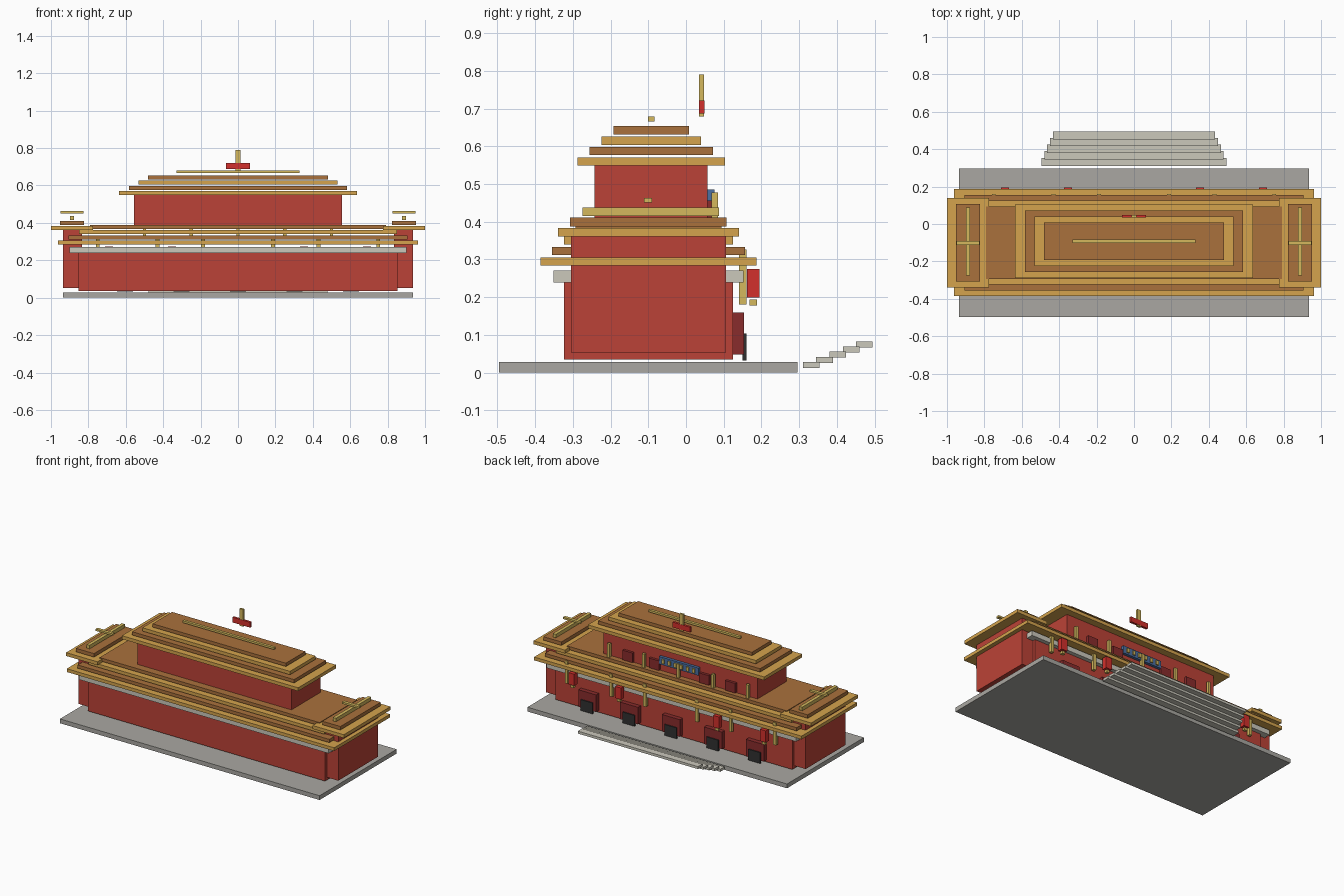
import bpy

if "Cube" in bpy.data.objects:
    bpy.data.objects.remove(bpy.data.objects["Cube"])

COLORS = {
    "red_wall": (0.50, 0.055, 0.038, 1), "gold_tile": (0.66, 0.37, 0.075, 1),
    "brown_tile": (0.40, 0.165, 0.045, 1), "gold_trim": (0.66, 0.48, 0.11, 1),
    "pale_stone": (0.60, 0.58, 0.50, 1), "grey_stone": (0.40, 0.39, 0.36, 1),
    "dark_red": (0.25, 0.025, 0.025, 1), "bright_red": (0.65, 0.03, 0.025, 1),
    "black": (0.03, 0.03, 0.03, 1), "blue": (0.07, 0.16, 0.36, 1),
}
MATS = {}
for key, col in COLORS.items():
    MATS[key] = bpy.data.materials.new(key)
    MATS[key].diffuse_color = col


def box(name, x, y, z, mat):
    """Box from (min, max) ranges on each axis."""
    bpy.ops.mesh.primitive_cube_add(size=1, location=[(a + b) / 2 for a, b in (x, y, z)])
    ob = bpy.context.object
    ob.name = name
    ob.scale = [b - a for a, b in (x, y, z)]
    bpy.ops.object.transform_apply(location=False, rotation=False, scale=True)
    ob.data.materials.append(MATS[mat])
    return ob


def around(c, half):
    return (c - half, c + half)


def tiered_roof(name, cy, hx, hy, dx, dy, z, dz, thick, count):
    """Stack of shrinking slabs, alternating gold and brown."""
    for i in range(count):
        z0 = z + i * dz
        box(f"{name}_tier_{i + 1}", around(0, hx - i * dx), around(cy, hy - i * dy),
            (z0, z0 + thick), "brown_tile" if i % 2 else "gold_tile")


# Platform and main body
box("platform", (-0.935, 0.935), (-0.496, 0.296), (0, 0.028), "grey_stone")
box("main_wall", (-0.853, 0.853), (-0.323, 0.125), (0.035, 0.262), "red_wall")
box("stone_band", (-0.9, 0.9), (-0.352, 0.152), (0.239, 0.271), "pale_stone")

# Floating steps in front of the gate side
for i in range(5):
    y0, z0 = 0.31 + i * 0.0353, 0.012 + i * 0.0137
    box(f"step_{i + 1}", around(0, 0.495 - i * 0.0155), (y0, y0 + 0.044),
        (z0, z0 + 0.016), "pale_stone")

# Lower roof, upper hall and upper roof
tiered_roof("lower_roof", -0.0995, 0.963, 0.2865, 0.057, 0.031, 0.284, 0.0277, 0.0215, 4)
box("upper_wall", (-0.555, 0.555), (-0.243, 0.057), (0.38, 0.549), "red_wall")
tiered_roof("upper_roof", -0.0925, 0.635, 0.1955, 0.0517, 0.0317, 0.549, 0.0275, 0.022, 4)
box("upper_ridge", (-0.33, 0.33), (-0.101, -0.083), (0.666, 0.679), "gold_trim")

# Rooftop emblem bars
box("emblem_post", (-0.013, 0.013), (0.035, 0.048), (0.679, 0.79), "gold_trim")
box("emblem_bar", (-0.064, 0.064), (0.034, 0.049), (0.687, 0.721), "bright_red")

# End wings, one on each side
for side, s in (("left", -1), ("right", 1)):
    c = s * 0.8875
    box(f"{side}_wing_wall", around(s * 0.885, 0.051), (-0.305, 0.106), (0.053, 0.361), "red_wall")
    box(f"{side}_wing_eave", around(c, 0.1125), (-0.34, 0.14), (0.361, 0.383), "gold_tile")
    box(f"{side}_wing_top", around(c, 0.065), (-0.307, 0.108), (0.388, 0.411), "brown_tile")
    box(f"{side}_wing_ridge", around(c, 0.0107), (-0.275, 0.0875), (0.415, 0.438), "gold_trim")
    box(f"{side}_wing_crossbar", around(c, 0.061), (-0.111, -0.09), (0.451, 0.463), "gold_trim")

# Gates: frame and dark opening
for i in range(5):
    x = -0.604 + i * 0.302
    box(f"gate_frame_{i + 1}", around(x, 0.064), (0.12, 0.154), (0.048, 0.159), "dark_red")
    box(f"gate_door_{i + 1}", around(x, 0.043), (0.15, 0.161), (0.032, 0.103), "black")

# Columns on both storeys
for i, x in enumerate((-0.75, -0.43, -0.187, 0.187, 0.43, 0.75)):
    box(f"lower_column_{i + 1}", around(x, 0.01), (0.14, 0.16), (0.18, 0.326), "gold_trim")
for i in range(5):
    box(f"upper_column_{i + 1}", around(-0.5 + i * 0.25, 0.009), (0.067, 0.085),
        (0.332, 0.477), "gold_trim")

# Hanging lanterns with tassels
for i, x in enumerate((-0.69, -0.353, 0.353, 0.69)):
    box(f"lantern_{i + 1}", around(x, 0.021), (0.162, 0.195), (0.199, 0.275), "bright_red")
    box(f"lantern_tassel_{i + 1}", around(x, 0.011), (0.168, 0.188), (0.178, 0.194), "gold_trim")

# Upper windows and central blue panel with plain gold slats
for i, x in enumerate((-0.37, -0.18, 0.18, 0.37)):
    box(f"upper_window_{i + 1}", around(x, 0.036), (0.05, 0.074), (0.393, 0.456), "dark_red")
box("blue_panel", (-0.142, 0.142), (0.05, 0.075), (0.437, 0.486), "blue")
for i in range(6):
    box(f"panel_slat_{i + 1}", around(-0.11 + i * 0.044, 0.009), (0.07, 0.083),
        (0.448, 0.475), "gold_trim")

for m in bpy.data.materials:
    if m.users and not m.is_grease_pencil:
        m.use_nodes = True
        m.node_tree.nodes["Principled BSDF"].inputs["Base Color"].default_value = m.diffuse_color
